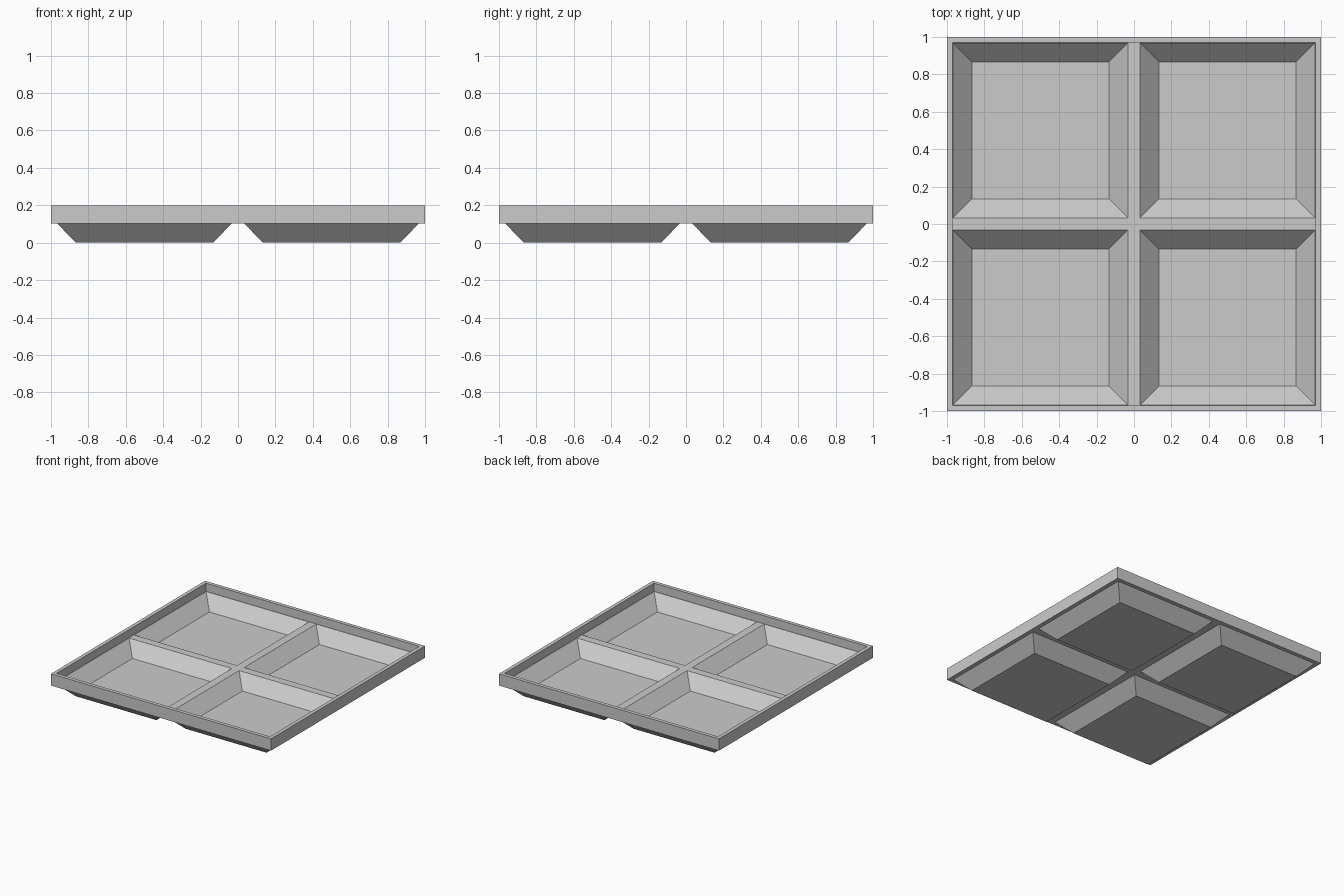
import bpy
import bmesh

old = bpy.data.objects.get("Cube")
if old:
    bpy.data.objects.remove(old, do_unlink=True)

TOP, LEDGE = 0.2, 0.103      # rim top and underside of the grid
SHEET = 0.03                 # height of the sheet's upper skin over its lower skin
RIM = 0.03                   # rim width
BAR = 0.033                  # half width of the cross bars
SLOPE = 0.1                  # horizontal run of the pan sides

grey = bpy.data.materials.new("mid grey")
grey.use_nodes = True
colour = (0.6, 0.6, 0.6, 1)
grey.diffuse_color = colour
grey.node_tree.nodes["Principled BSDF"].inputs["Base Color"].default_value = colour


def loft(bm, rings, sx=1, sy=1, cap=False):
    """Join square rings of (centre, half size, height) in one quadrant."""
    loops = []
    for mid, half, z in rings:
        corners = [(-1, -1), (1, -1), (1, 1), (-1, 1)]
        loops.append([bm.verts.new((sx * mid + cx * half, sy * mid + cy * half, z))
                      for cx, cy in corners])
    faces = []
    for a, b in zip(loops, loops[1:]):
        for i in range(4):
            j = (i + 1) % 4
            faces.append(bm.faces.new((a[i], a[j], b[j], b[i])))
    if cap:
        faces.append(bm.faces.new(loops[-1]))
    return faces


def finish(name, bm):
    mesh = bpy.data.meshes.new(name)
    bm.to_mesh(mesh)
    bm.free()
    mesh.materials.append(grey)
    bpy.context.collection.objects.link(bpy.data.objects.new(name, mesh))


# Raised outer rim: outer wall, top edge, inner wall down to the grid
rim = bmesh.new()
loft(rim, [(0, 1, LEDGE), (0, 1, TOP), (0, 1 - RIM, TOP), (0, 1 - RIM, LEDGE + SHEET)])
finish("outer_rim", rim)

# Four sunken pans, each with its share of the flat grid around it
edge = 0.5 - BAR
floor = edge - SLOPE
inside = (1 - RIM) / 2
for side, sx in (("right", -1), ("left", 1)):
    for end, sy in (("front", -1), ("back", 1)):
        pan = bmesh.new()
        # Lower skin, reaching under the rim
        under = loft(pan, [(0.5, 0.5, LEDGE), (0.5, edge, LEDGE), (0.5, floor, 0)],
                     sx, sy, cap=True)
        bmesh.ops.reverse_faces(pan, faces=under)
        # Upper skin, stopping at the rim's inner wall
        loft(pan, [(inside, inside, LEDGE + SHEET), (0.5, edge, LEDGE + SHEET),
                   (0.5, floor, SHEET)], sx, sy, cap=True)
        finish(f"{end}_{side}_pan", pan)
